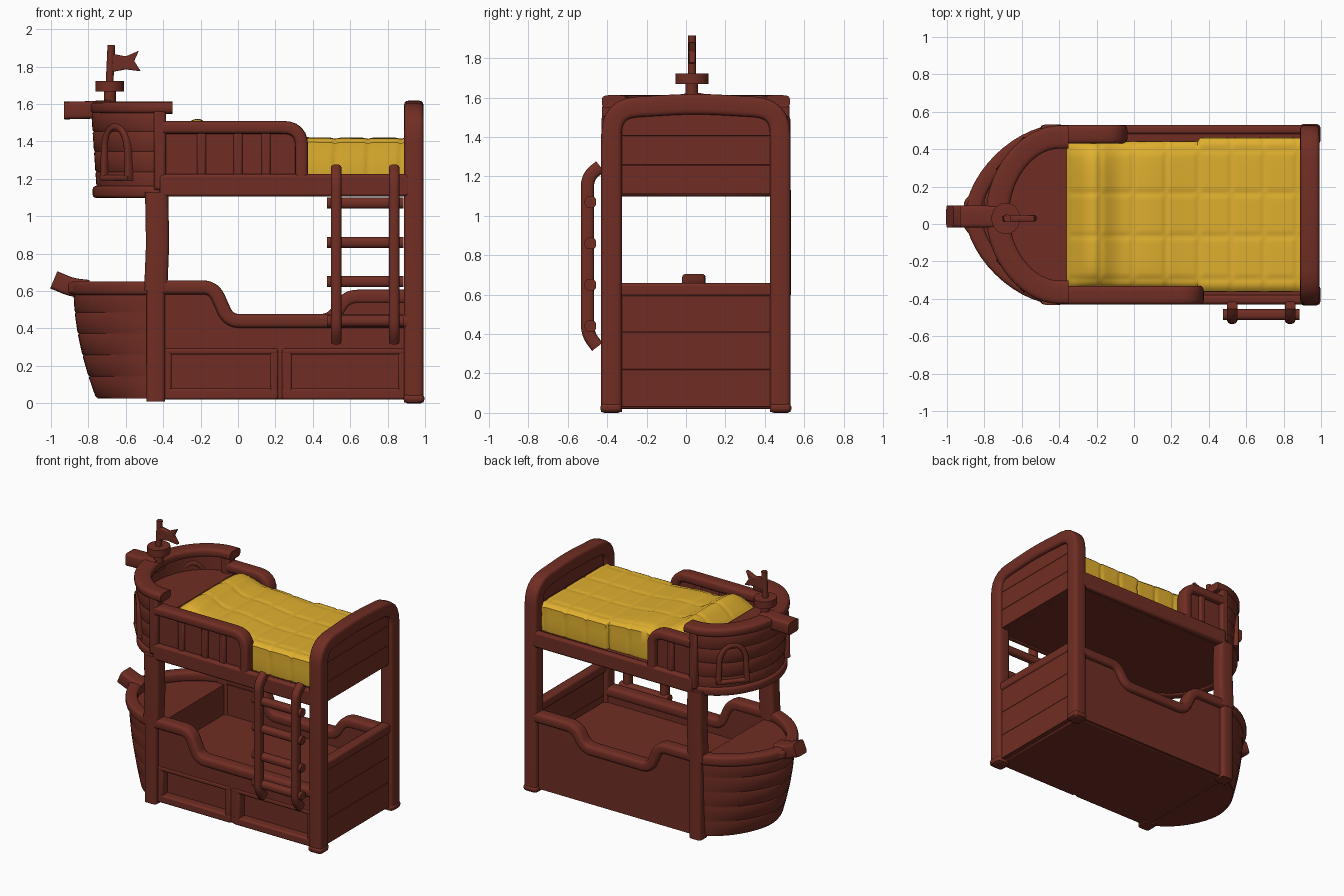
import bpy, bmesh, math
from mathutils import Vector as V

if "Cube" in bpy.data.objects:
    bpy.data.objects.remove(bpy.data.objects["Cube"], do_unlink=True)

CY = 0.05          # centre line of the bed
X, Y, Z = V((1, 0, 0)), V((0, 1, 0)), V((0, 0, 1))
made = []


def material(name, rgb):
    m = bpy.data.materials.new(name)
    m.use_nodes = True
    col = (*rgb, 1)
    m.diffuse_color = col
    m.node_tree.nodes["Principled BSDF"].inputs["Base Color"].default_value = col
    return m


WOOD = material("red brown wood", (0.163, 0.027, 0.017))
CLOTH = material("yellow cloth", (0.74, 0.43, 0.028))


def loft(name, rings, mat=WOOD, bevel=0):
    """Skin a list of equal closed rings and cap both ends."""
    bm = bmesh.new()
    vs = [[bm.verts.new(p) for p in r] for r in rings]
    n = len(vs[0])
    for a, b in zip(vs, vs[1:]):
        for i in range(n):
            j = (i + 1) % n
            bm.faces.new((a[i], a[j], b[j], b[i]))
    bm.faces.new(vs[0])
    bm.faces.new(vs[-1])
    bmesh.ops.recalc_face_normals(bm, faces=bm.faces)
    me = bpy.data.meshes.new(name)
    bm.to_mesh(me)
    bm.free()
    me.materials.append(mat)
    ob = bpy.data.objects.new(name, me)
    bpy.context.collection.objects.link(ob)
    if bevel:
        mod = ob.modifiers.new("soft edges", "BEVEL")
        mod.width, mod.segments = bevel, 2
    made.append(ob)
    return ob


def box(name, x0, x1, y0, y1, z0, z1, bevel=0.012):
    """Box with y measured from the centre line."""
    return loft(name, [[V((x, CY + y, z)) for x, y in ((x0, y0), (x1, y0), (x1, y1), (x0, y1))]
                       for z in (z0, z1)], bevel=bevel)


def slab_z(name, pts, z0, z1, bevel=0):
    return loft(name, [[V((x, CY + y, z)) for x, y in pts] for z in (z0, z1)], bevel=bevel)


def slab_y(name, pts, y0, y1, bevel=0):
    return loft(name, [[V((x, CY + y, z)) for x, z in pts] for y in (y0, y1)], bevel=bevel)


def oval(w, h, e=4, n=16):
    """Rounded rectangle section."""
    out = []
    for k in range(n):
        t = 2 * math.pi * (k + 0.5) / n
        c, s = math.cos(t), math.sin(t)
        out.append((math.copysign(abs(c) ** (2 / e), c) * w / 2,
                    math.copysign(abs(s) ** (2 / e), s) * h / 2))
    return out


def fillet(pts, r):
    pts = [V(p) for p in pts]
    out = [pts[0]]
    for a, p, b in zip(pts, pts[1:], pts[2:]):
        s, e = p + (a - p).normalized() * r, p + (b - p).normalized() * r
        out += [s.lerp(p, t / 6).lerp(p.lerp(e, t / 6), t / 6) for t in range(7)]
    return out + [pts[-1]]


def sweep(name, pts, side, w, h, e=4):
    """Rounded bar along a planar path; w is measured along side."""
    pts = [V(p) for p in pts]
    rings = []
    for i, p in enumerate(pts):
        t = (pts[min(i + 1, len(pts) - 1)] - pts[max(i - 1, 0)]).normalized()
        v = t.cross(side)
        rings.append([p + side * a + v * b for a, b in oval(w, h, e)])
    return loft(name, rings)


def bow(x0, a, b, p, ga=0, gb=0, xend=None):
    """Pointed plan outline of the ship's bow."""
    xe = x0 if xend is None else xend
    out = [(xe, -(b + gb))] if xe > x0 else []
    for k in range(29):
        t = math.pi * (k / 28 - 0.5)
        c, s = max(math.cos(t), 0), math.sin(t)
        out.append((x0 - (a + ga) * c ** (2 / p), math.copysign((b + gb) * abs(s) ** (2 / p), s)))
    return out + ([(xe, b + gb)] if xe > x0 else [])


def band(name, section, shape, kb=1, xend=None):
    """Sweep a closed (growth, height) section round the bow."""
    lines = [[V((x, CY + y, z)) for x, y in bow(*shape, g, g * kb, xend)] for g, z in section]
    return loft(name, list(zip(*lines)))


def rim(name, shape, g, z, w, h, xend):
    band(name, [(g + a, z + b) for a, b in oval(w, h)], shape, 1, xend)


def planks(z0, z1, n, grow, thick=0.05):
    out = []
    for k in range(n):
        a, b = z0 + (z1 - z0) * k / n, z0 + (z1 - z0) * (k + 1) / n
        for z, d in ((a, 0.006), (a + 0.008, 0), (b - 0.008, 0), (b, 0.006)):
            if not (out and z == a):
                out.append((grow((z - z0) / (z1 - z0)) - d, z))
    return out + [(grow(1) - thick, z1), (grow(0) - thick, z0)]


# Lower hull bow
LOW = (-0.42, 0.46, 0.455, 1.7)
band("lower_bow_planks", planks(0.03, 0.6, 5, lambda t: -0.12 * (1 - t) ** 1.8), LOW, 0.15)
slab_z("lower_bow_bottom", bow(-0.42, 0.33, 0.43, 1.7), 0.025, 0.06)
slab_z("lower_bow_deck", bow(-0.42, 0.43, 0.43, 1.7), 0.55, 0.585)
rim("lower_bow_rim", LOW, -0.02, 0.615, 0.09, 0.075, -0.40)
slab_z("prow_fillet", [(-0.91, -0.07), (-0.80, -0.2), (-0.80, 0.2), (-0.91, 0.07)], 0.585, 0.645, 0.015)
sweep("lower_prow", fillet([(-0.80, CY - .01, 0.61), (-0.89, CY - .01, 0.62), (-0.985, CY - .01, 0.66)], 0.04),
      Y, 0.12, 0.10, 6)
box("bulkhead", -0.46, -0.42, -0.43, 0.43, 0.03, 0.585)

# Lower bed body
box("hull_bottom", -0.45, 0.93, -0.43, 0.43, 0.02, 0.06)
box("lower_bed_base", -0.43, 0.93, -0.42, 0.42, 0.30, 0.36)
for s, side in ((-1, "front"), (1, "back")):
    line = [(-0.45, 0, 0.62), (-0.13, 0, 0.62), (-0.05, 0, 0.44)]
    line += [(0.92, 0, 0.44)] if s < 0 else [(0.50, 0, 0.44), (0.58, 0, 0.57), (0.92, 0, 0.57)]
    path = fillet(line, 0.06)
    low = 0.28 if s < 0 else 0.025
    slab_y(side + "_side_panel", [(p.x, p.z) for p in path] + [(0.92, low), (-0.45, low)],
           s * 0.39, s * 0.445)
    sweep(side + "_side_rail", [p + Y * (CY + s * 0.43) for p in path], Y, 0.10, 0.075)

# Storage drawers on the front
box("drawer_backing", -0.43, 0.92, -0.385, -0.35, 0.02, 0.30)
for x0, x1 in ((-0.41, 0.215), (0.235, 0.90)):
    for za, zb in ((0.02, 0.08), (0.26, 0.295)):
        box("drawer_rail", x0, x1, -0.45, -0.37, za, zb)
    for xa, xb in ((x0, x0 + 0.055), (x1 - 0.045, x1)):
        box("drawer_stile", xa, xb, -0.449, -0.37, 0.025, 0.29)
box("drawer_divider", 0.2, 0.25, -0.44, -0.37, 0.02, 0.30)

# Posts between the bunks
for s in (-1, 1):
    y = CY + s * 0.43
    sweep("lower_post", [(-0.44, y, 0.01), (-0.44, y, 0.655)], Y, 0.10, 0.10, 5)
    sweep("upper_post", [(-0.44, y, 0.6), (-0.43, y, 0.85), (-0.435, y, 1.13)], Y, 0.105, 0.125, 5)

# Stern end frame and panels
arch = fillet([(0.94, CY - 0.428, 0.005), (0.94, CY - 0.428, 1.545), (0.94, CY, 1.57),
               (0.94, CY + 0.428, 1.545), (0.94, CY + 0.428, 0.005)], 0.13)
sweep("stern_frame", arch, X, 0.105, 0.105, 5)
for s in (-1, 1):
    box("stern_foot", 0.885, 0.997, s * 0.43 - 0.055, s * 0.43 + 0.055, 0, 0.05, 0.02)
for k in range(3):
    box("stern_upper_plank", 0.92, 0.965, -0.41, 0.41, 1.11 + k * 0.148, 1.258 + k * 0.148, 0.003)
    box("stern_lower_plank", 0.92, 0.965, -0.41, 0.41, 0.03 + k * 0.19, 0.22 + k * 0.19, 0.003)
box("stern_cross_rail", 0.90, 0.975, -0.41, 0.41, 0.59, 0.66, 0.015)

# Upper bunk base
box("upper_base", -0.43, 0.93, -0.45, 0.45, 1.11, 1.21)
for s in (-1, 1):
    box("upper_side_rail", -0.42, 0.92, s * 0.455 - 0.025, s * 0.455 + 0.025, 1.105, 1.225, 0.015)

# Upper bow cabin
UP = (-0.40, 0.37, 0.455, 1.9)
band("upper_bow_planks", planks(1.13, 1.56, 4, lambda t: 0.03 * t - 0.015), UP, 0.5)
slab_z("upper_bow_floor", bow(-0.39, 0.36, 0.43, 1.9), 1.11, 1.16)
slab_z("upper_bow_deck", bow(-0.36, 0.38, 0.43, 1.9), 1.38, 1.43)
rim("upper_bow_foot_rim", UP, -0.03, 1.13, 0.075, 0.065, -0.38)
rim("upper_bow_top_rim", UP, -0.04, 1.58, 0.125, 0.065, -0.35)
sweep("upper_prow", [(-0.68, CY - .01, 1.575), (-0.8, CY - .01, 1.568), (-0.93, CY - .01, 1.565)], Y, 0.12, 0.095, 6)
for s in (-1, 1):
    box("cabin_corner_post", -0.45, -0.385, s * 0.43 - 0.045, s * 0.43 + 0.045, 1.14, 1.57, 0.015)
    # Arched window on the curved wall
    along = V((0.65, s * 0.76, 0))
    out = V((-0.76, s * 0.65, 0))
    mid = V((-0.65, CY + s * 0.318, 0)) - out * 0.008
    hoop = [mid + along * (0.095 * math.cos(t)) + Z * (1.35 + 0.13 * math.sin(t))
            for t in (math.pi * k / 14 for k in range(15))]
    foot = [mid + along * q + Z * 1.21 for q in (0.1, -0.1)]
    sweep("window_arch", [foot[0]] + hoop + [foot[1]], out, 0.055, 0.035)
    sweep("window_sill", [mid + along * q + Z * 1.205 for q in (0.115, -0.115)], Z, 0.03, 0.055)

# Guard rails of the upper bunk
for s, end, posts in ((-1, 0.34, (-0.195, 0.0, 0.15)), (1, -0.07, (-0.22,))):
    y = CY + s * 0.43
    sweep("guard_rail", fillet([(-0.40, y, 1.475), (end, y, 1.475), (end, y, 1.2)], 0.10), Y, 0.10, 0.07)
    slab_y("guard_panel", [(-0.41, 1.2), (end, 1.2), (end, 1.42), (end - 0.05, 1.47), (-0.41, 1.47)],
           s * 0.41, s * 0.44)
    for x in posts:
        box("guard_post", x - 0.025, x + 0.025, s * 0.43 - 0.03, s * 0.43 + 0.03, 1.2, 1.46)


# Quilted mattress with a pillow rise and a wider blanket
def seam(v, step):
    return math.exp(-((v / step - round(v / step)) * step / 0.014) ** 2)


def quilt_ring(x):
    w = 0.41 if x > 0.345 else 0.39
    gx = seam(x - 0.345, 0.175)
    head = abs((x - 0.265) / 0.625) ** 20 if x < 0 else 0
    pillow = 0.095 * math.exp(-((x + 0.22) / 0.11) ** 2) + 0.035 * math.exp(-((x - 0.05) / 0.2) ** 2)
    ring = []
    for k in range(61):
        q = k / 30 - 1
        y = q * w
        top = 1.42 + pillow * (1 - 0.5 * abs(q) ** 6) - 0.025 * abs(q) ** 20 - 0.02 * head
        top -= 0.006 * max(gx, seam(y - 0.115, 0.23))
        ring.append(V((x, CY + y, top)))
    for q, z in ((1, 1.33), (1.01, 1.27), (0.99, 1.2), (-0.99, 1.2), (-1.01, 1.27), (-1, 1.33)):
        ring.append(V((x, CY + q * (w - 0.008 * gx), z)))
    return ring


loft("mattress", [quilt_ring(-0.36 + 1.255 * k / 120) for k in range(121)], CLOTH)

# Ladder
for x in (0.525, 0.835):
    sweep("ladder_side", fillet([(x, -0.435, 1.25), (x, -0.50, 1.20), (x, -0.50, 0.40), (x, -0.45, 0.335)], 0.05),
          X, 0.058, 0.068, 3)
for k in range(4):
    z = 0.44 + 0.21 * k
    sweep("ladder_rung", [(0.475, -0.485, z), (0.885, -0.485, z)], Z, 0.06, 0.06, 2.5)

# Mast, lookout and flag
m = V((-0.685, CY - 0.02, 0))
sweep("mast", [m + Z * 1.58, m + Z * 1.75, m + V((0.008, 0, 1.915))], Y, 0.042, 0.042, 2)
sweep("mast_base", [m + Z * 1.60, m + Z * 1.69], Y, 0.065, 0.065, 2)
sweep("lookout", [m + Z * 1.668, m + Z * 1.676, m + Z * 1.715, m + Z * 1.722], Y, 0.17, 0.155, 2)
slab_y("flag", [(-0.68, 1.87), (-0.60, 1.855), (-0.53, 1.885), (-0.555, 1.83), (-0.52, 1.775),
                (-0.60, 1.785), (-0.68, 1.77)], -0.037, -0.003, 0.006)

bpy.ops.object.select_all(action="DESELECT")
for ob in made:
    ob.select_set(True)
bpy.context.view_layer.objects.active = made[0]
bpy.ops.object.shade_smooth_by_angle(angle=math.radians(40))
